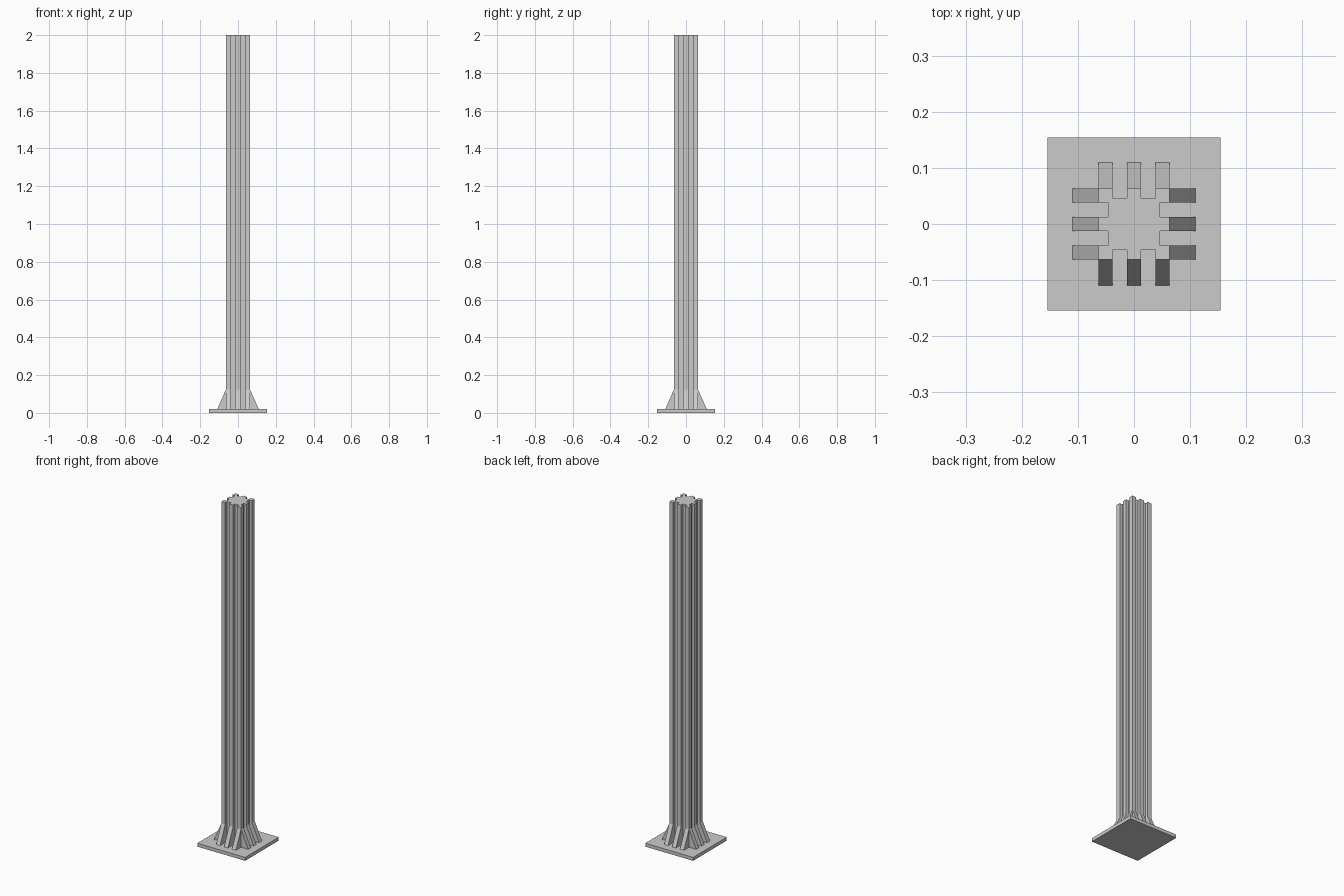
import bpy, bmesh
from mathutils import Matrix, Vector

if "Cube" in bpy.data.objects:
    bpy.data.objects.remove(bpy.data.objects["Cube"])

OUTER, INNER = 0.0635, 0.046      # column half width, groove floor
E1, E2 = 0.0125, 0.0385           # groove edges
PLATE, PLATE_TOP = 0.1545, 0.02   # plate half width and thickness
FOOT, FIN_TOP, HEIGHT = 0.11, 0.125, 2.0


def prism(name, points, direction):
    """Extrude a closed 3D polygon along a direction."""
    bm = bmesh.new()
    face = bm.faces.new([bm.verts.new(p) for p in points])
    out = bmesh.ops.extrude_face_region(bm, geom=[face])
    moved = [g for g in out["geom"] if isinstance(g, bmesh.types.BMVert)]
    bmesh.ops.translate(bm, verts=moved, vec=direction)
    bmesh.ops.recalc_face_normals(bm, faces=bm.faces)
    mesh = bpy.data.meshes.new(name)
    bm.to_mesh(mesh)
    bm.free()
    obj = bpy.data.objects.new(name, mesh)
    bpy.context.collection.objects.link(obj)
    return obj


turns = [Matrix.Rotation(i * 1.5707963268, 4, 'Z') for i in range(4)]

# Square base plate
prism("base_plate", [t @ Vector((-PLATE, -PLATE, 0)) for t in turns], (0, 0, PLATE_TOP))

# Grooved column: one side of the profile, turned four times
side = [(-OUTER, -OUTER), (-E2, -OUTER), (-E2, -INNER), (-E1, -INNER),
        (-E1, -OUTER), (E1, -OUTER), (E1, -INNER), (E2, -INNER), (E2, -OUTER)]
profile = [t @ Vector((x, y, PLATE_TOP)) for t in turns for x, y in side]
prism("column", profile, (0, 0, HEIGHT - PLATE_TOP))

# Sloped support fins, three on each side, in line with the ribs
for s, turn in enumerate(turns):
    for k, (x0, x1) in enumerate([(-OUTER, -E2), (-E1, E1), (E2, OUTER)]):
        fin = prism(f"fin_{s + 1}_{k + 1}",
                    [(x0, -OUTER, PLATE_TOP), (x0, -FOOT, PLATE_TOP), (x0, -OUTER, FIN_TOP)],
                    (x1 - x0, 0, 0))
        fin.data.transform(turn)
